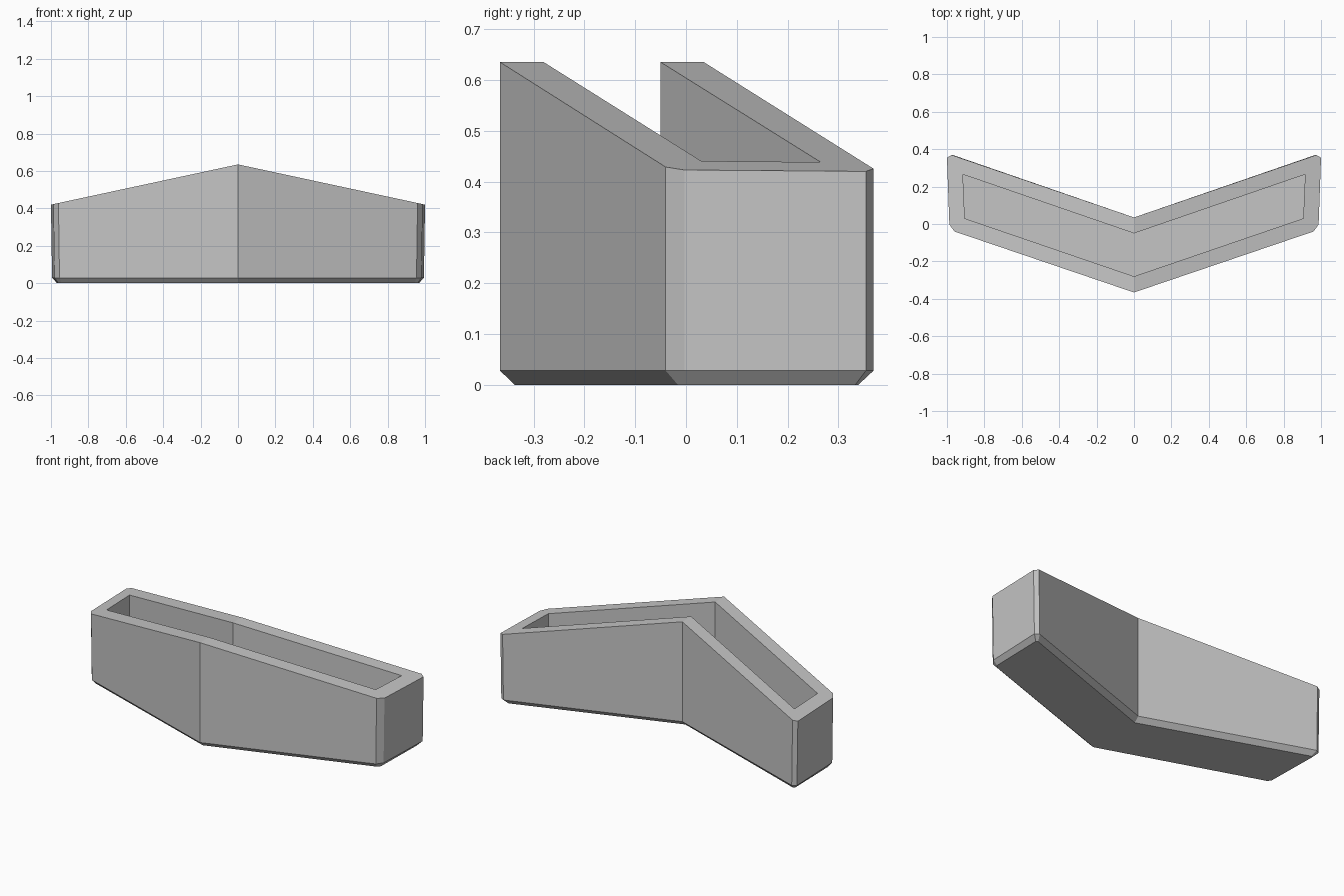
import bpy
import bmesh

cube = bpy.data.objects.get("Cube")
if cube:
    bpy.data.objects.remove(cube, do_unlink=True)

PEAK, SLOPE = 0.635, 0.215     # rim height at the centre and its fall to the ends
BEVEL, FLOOR = 0.028, 0.08

# Half outlines, from the front centre round the end to the back centre
outer = [(0, -0.366), (0.96, -0.04), (0.987, -0.003), (1.0, 0.354), (0.975, 0.369), (0, 0.035)]
base = [(0, -0.337), (0.945, -0.016), (0.96, 0.002), (0.967, 0.333), (0.955, 0.339), (0, 0.006)]
inner = [(0, -0.28), (0.905, 0.03), (0.915, 0.265), (0, -0.05)]


def rim_height(x):
    return PEAK - SLOPE * x


def ring(bm, outline, height=None, scale=1.0):
    return [bm.verts.new((x * scale, y, rim_height(x) if height is None else height))
            for x, y in outline]


def bridge(bm, low, high):
    for i in range(len(low) - 1):
        bm.faces.new((low[i], low[i + 1], high[i + 1], high[i]))


bm = bmesh.new()
foot = ring(bm, base, 0.0)
lower = ring(bm, outer, BEVEL, 0.994)
rim_out = ring(bm, outer)
rim_in = ring(bm, inner)
floor = ring(bm, inner, FLOOR)

# Underside, bevelled foot, outer walls, sloping rim, inner walls and floor
bm.faces.new(foot[::-1])
bridge(bm, foot, lower)
bridge(bm, lower, rim_out)
bm.faces.new(rim_out + rim_in[::-1])
bridge(bm, rim_in, floor)
bm.faces.new(floor)

mesh = bpy.data.meshes.new("chevron_trough")
bm.to_mesh(mesh)
bm.free()
trough = bpy.data.objects.new("chevron_trough", mesh)
bpy.context.collection.objects.link(trough)

# Mirror the half across the centre fold
mirror = trough.modifiers.new("mirror", "MIRROR")
mirror.use_axis[0] = True
mirror.use_clip = True
mirror.merge_threshold = 0.0005

# Plain grey finish
grey = bpy.data.materials.new("plain_grey")
grey.use_nodes = True
colour = (0.56, 0.56, 0.56, 1.0)
grey.diffuse_color = colour
grey.node_tree.nodes["Principled BSDF"].inputs["Base Color"].default_value = colour
mesh.materials.append(grey)
